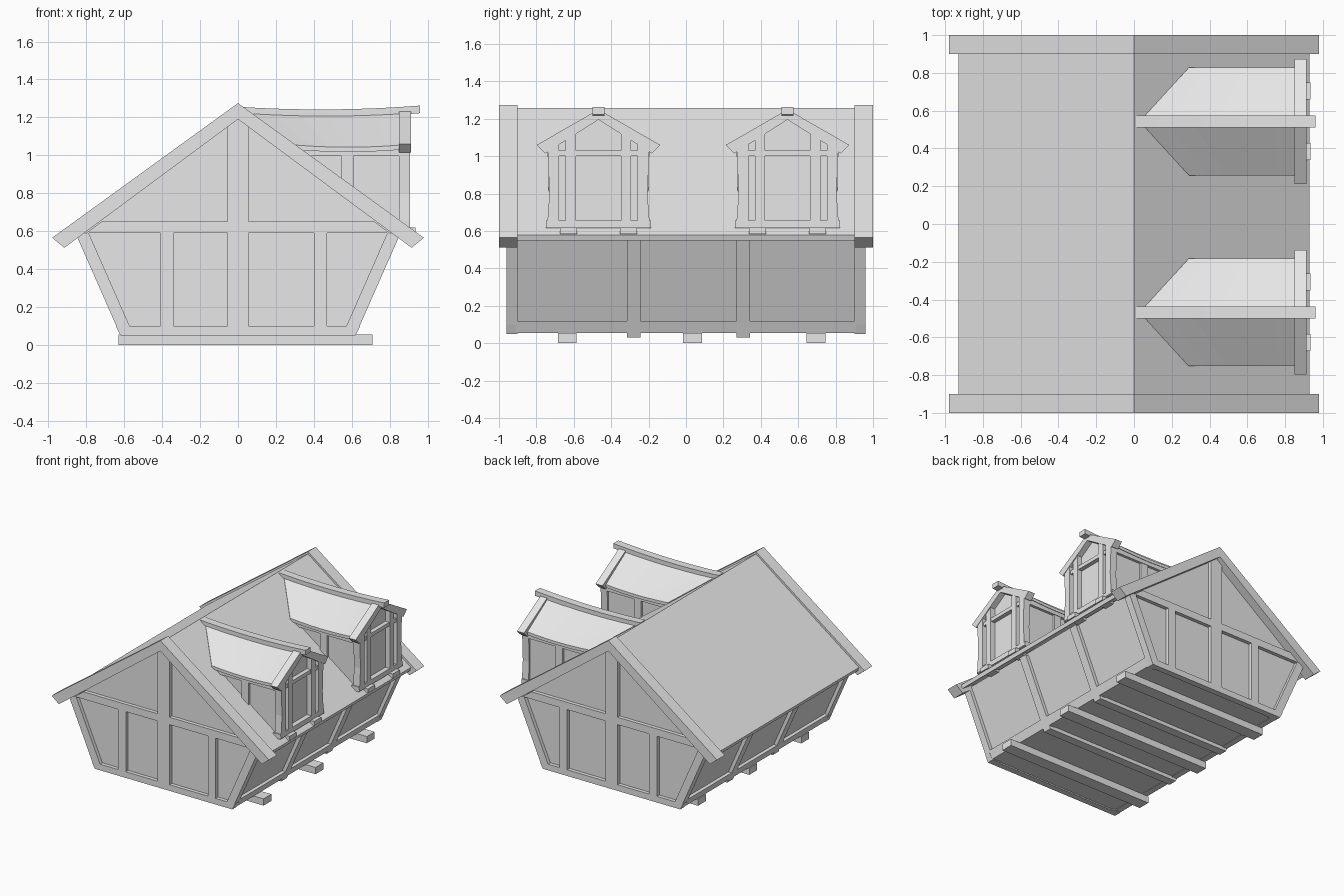
import bpy, bmesh

cube = bpy.data.objects.get("Cube")
if cube:
    bpy.data.objects.remove(cube, do_unlink=True)

grey = bpy.data.materials.new("plain grey")
grey.use_nodes = True
grey.diffuse_color = (0.8, 0.8, 0.8, 1)
grey.node_tree.nodes["Principled BSDF"].inputs["Base Color"].default_value = (0.8, 0.8, 0.8, 1)


def loft(name, rings):
    """Skin closed rings of points and cap both ends."""
    bm = bmesh.new()
    rows = [[bm.verts.new(p) for p in ring] for ring in rings]
    n = len(rows[0])
    for a, b in zip(rows, rows[1:]):
        for i in range(n):
            j = (i + 1) % n
            bm.faces.new((a[i], a[j], b[j], b[i]))
    bm.faces.new(rows[0])
    bm.faces.new(rows[-1])
    bmesh.ops.recalc_face_normals(bm, faces=bm.faces)
    mesh = bpy.data.meshes.new(name)
    bm.to_mesh(mesh)
    bm.free()
    mesh.materials.append(grey)
    obj = bpy.data.objects.new(name, mesh)
    bpy.context.collection.objects.link(obj)
    return obj


def along_y(name, pts, y0, y1):
    return loft(name, [[(x, y, z) for x, z in pts] for y in (y0, y1)])


def along_x(name, pts, x0, x1):
    return loft(name, [[(x, y, z) for y, z in pts] for x in (x0, x1)])


def rect(a0, a1, z0, z1):
    return [(a0, z0), (a1, z0), (a1, z1), (a0, z1)]


def mirrored(half):
    """Close a half outline, whose ends lie on the centre line, into a symmetric one."""
    return half + [(-a, z) for a, z in reversed(half) if a]


def chevron(apex, tip, heel, inner):
    """Outline of an upside-down V."""
    return [(0, apex), tip, heel, (0, inner), (-heel[0], heel[1]), (-tip[0], tip[1])]


def wall_x(z):
    """Outer line of the flaring side wall."""
    return 0.62 + 0.44 * (z - 0.05)


def flare(side, z0, z1, depth):
    return [(side * (wall_x(z) - d), z)
            for z, d in ((z0, 0), (z1, 0), (z1, depth), (z0, depth))]


# Main body with recessed panels
along_y("house_body", mirrored([(0, 0.06), (wall_x(0.06) - 0.03, 0.06),
                                (wall_x(0.6) - 0.03, 0.6), (0, 1.21)]), -0.93, 0.93)

# Main roof and its gable boards
along_y("main_roof", chevron(1.257, (0.93, 0.58), (0.92, 0.55), 1.19), -0.9, 0.9)
for label, s in (("front", -1), ("back", 1)):
    along_y(label + "_bargeboard", chevron(1.275, (0.98, 0.565), (0.916, 0.512), 1.19),
            s * 0.9, s * 1.0)

    # Gable timber frame
    timbers = {
        "sill": mirrored([(0, 0.05), (0.62, 0.05), (0.645, 0.1), (0, 0.1)]),
        "crossbeam": mirrored([(0, 0.59), (0.8, 0.59), (0.72, 0.65), (0, 0.65)]),
        "king_post": rect(-0.055, 0.055, 0.1, 1.2),
        "left_stud": rect(0.4, 0.47, 0.1, 0.59),
        "right_stud": rect(-0.41, -0.34, 0.1, 0.59),
    }
    for part, outline in timbers.items():
        along_y(label + "_" + part, outline, s * 0.91, s * 0.96)
    for side in (-1, 1):
        along_y(label + "_corner_post", flare(side, 0.05, 0.59, 0.07), s * 0.9, s * 0.96)

# Side wall frames
for side in (-1, 1):
    along_y("side_bottom_rail", flare(side, 0.055, 0.12, 0.05), -0.92, 0.92)
    for y in (-0.28, 0.305):
        along_y("side_post", flare(side, 0.03, 0.58, 0.06), y - 0.036, y + 0.036)

# Floor joists and the ground bearers
for y in (-0.28, 0.305):
    along_y("floor_joist", rect(-0.6, 0.6, 0.03, 0.07), y - 0.036, y + 0.036)
for y in (-0.635, 0.035, 0.695):
    along_y("ground_bearer", rect(-0.63, 0.71, 0, 0.055), y - 0.05, y + 0.05)


def dormer(cy):
    def shift(pts):
        return [(cy + y, z) for y, z in pts]

    def part(name, pts, x0, x1):
        along_x("dormer_" + name, shift(pts), x0, x1)

    # Walls
    part("body", mirrored([(0, 0.62), (0.25, 0.62), (0.25, 1.04), (0, 1.21)]), 0.06, 0.865)

    # Sagging roof, cut back where it meets the main slope
    profile = chevron(1.24, (0.285, 1.055), (0.285, 1.03), 1.205)
    rings = []
    for i in range(7):
        t = i / 6
        sag = 0.05 * t * (1 - t)
        ring = []
        for y, z in profile:
            start = 0.03 + 0.26 * abs(y) / 0.285
            ring.append((start + (0.87 - start) * t, cy + y, z - sag))
        rings.append(ring)
    loft("dormer_roof", rings)

    # Bent ridge beam
    rings = []
    for i in range(9):
        t = i / 8
        z = 1.255 - 0.06 * t + 0.067 * t * t
        rings.append([(0.01 + 0.95 * t, cy + y, z + dz)
                      for y, dz in rect(-0.032, 0.032, -0.04, 0)])
    loft("dormer_ridge_beam", rings)

    # Front boards and timber frame
    part("bargeboard", chevron(1.25, (0.33, 1.06), (0.285, 1.015), 1.195), 0.85, 0.912)
    part("bottom_rail", rect(-0.28, 0.28, 0.615, 0.655), 0.84, 0.905)
    part("top_rail", rect(-0.27, 0.27, 1.0, 1.03), 0.84, 0.9)
    for s in (-1, 1):
        part("window_post", [(s * 0.12, 0.64), (s * 0.175, 0.64),
                             (s * 0.175, 1.09), (s * 0.12, 1.125)], 0.85, 0.905)
        part("corner_post", [(s * 0.21, 0.62), (s * 0.275, 0.62), (s * 0.262, 0.8),
                             (s * 0.272, 1.04), (s * 0.21, 1.07)], 0.85, 0.908)
        part("foot", rect(s * 0.16 - 0.045, s * 0.16 + 0.045, 0.585, 0.62), 0.83, 0.935)
        # Side frame
        part("side_plate", rect(s * 0.24, s * 0.272, 0.995, 1.035), 0.3, 0.86)
        part("side_stud", rect(s * 0.24, s * 0.268, 0.8, 1.0), 0.545, 0.61)


for y in (-0.468, 0.543):
    dormer(y)
